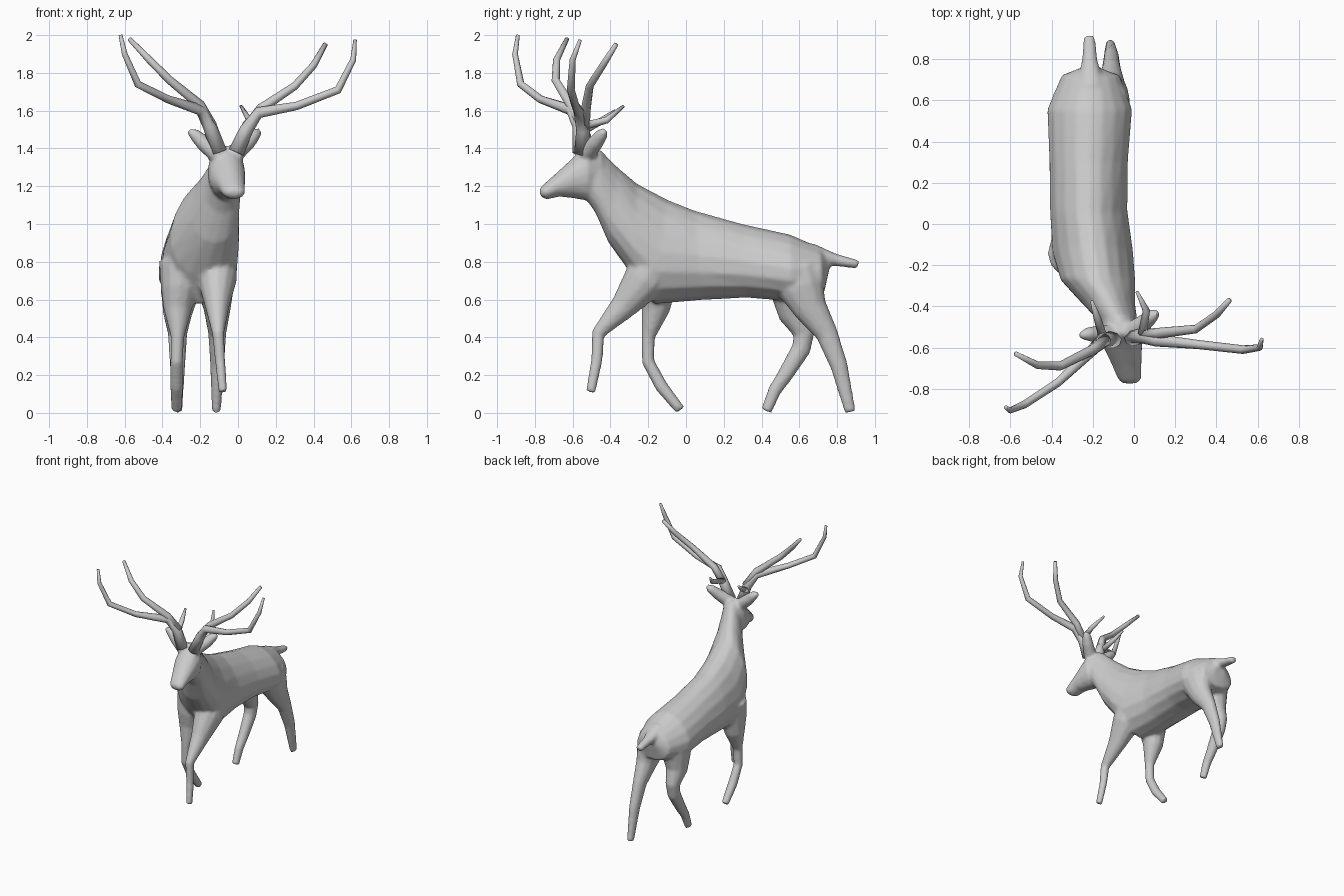
import bpy, bmesh, math
from mathutils import Vector


def loft(bm, rings):
    """Skin a list of point rings and cap both ends."""
    vr = [[bm.verts.new(p) for p in ring] for ring in rings]
    n = len(vr[0])
    faces = []
    for a, b in zip(vr, vr[1:]):
        for i in range(n):
            j = (i + 1) % n
            faces.append(bm.faces.new((a[i], a[j], b[j], b[i])))
    faces.append(bm.faces.new(vr[0][::-1]))
    faces.append(bm.faces.new(vr[-1]))
    bmesh.ops.recalc_face_normals(bm, faces=faces)


def slab(bm, stations, taper, n=16):
    """Rings from (top y, top z, bottom y, bottom z, centre x, half width)."""
    rings = []
    for ty, tz, by, bz, cx, hw in stations:
        top, bot = Vector((cx, ty, tz)), Vector((cx, by, bz))
        mid, half = (top + bot) / 2, (top - bot) / 2
        ring = []
        for i in range(n):
            a = 2 * math.pi * i / n
            s, c = math.sin(a), math.cos(a)
            ring.append(mid + half * s + Vector((hw * c * (1 - taper * s), 0, 0)))
        rings.append(ring)
    loft(bm, rings)


def tube(bm, pts, ref=(1, 0, 0), w=1.0, n=12):
    """Tube through (x, y, z, radius); w scales the width along ref."""
    ps = [Vector(p[:3]) for p in pts]
    rings = []
    for i, p in enumerate(ps):
        t = (ps[min(i + 1, len(ps) - 1)] - ps[max(i - 1, 0)]).normalized()
        u = Vector(ref) - t * t.dot(Vector(ref))
        u.normalize()
        v = t.cross(u)
        r = pts[i][3]
        rings.append([p + u * (r * w * math.cos(2 * math.pi * k / n))
                      + v * (r * math.sin(2 * math.pi * k / n)) for k in range(n)])
    loft(bm, rings)


def finish(bm, name):
    me = bpy.data.meshes.new(name)
    bm.to_mesh(me)
    bm.free()
    ob = bpy.data.objects.new(name, me)
    bpy.context.collection.objects.link(ob)
    for p in me.polygons:
        p.use_smooth = True
    return ob


bm = bmesh.new()
# torso and neck
slab(bm, [(.77, .81, .745, .70, -.21, .05), (.71, .875, .73, .63, -.21, .14),
          (.55, .945, .56, .59, -.215, .205), (.30, 1.00, .32, .61, -.22, .19),
          (.05, 1.07, .08, .597, -.22, .187), (-.10, 1.13, -.17, .575, -.20, .195),
          (-.26, 1.215, -.28, .72, -.175, .18), (-.36, 1.30, -.41, .90, -.12, .125),
          (-.44, 1.38, -.48, 1.06, -.08, .095), (-.48, 1.41, -.53, 1.13, -.065, .08)], .2)
# head
slab(bm, [(-.44, 1.385, -.45, 1.15, -.075, .07), (-.53, 1.42, -.51, 1.12, -.062, .10),
          (-.60, 1.35, -.59, 1.135, -.055, .095), (-.70, 1.258, -.67, 1.145, -.035, .072),
          (-.76, 1.205, -.735, 1.13, -.022, .06), (-.778, 1.18, -.765, 1.14, -.02, .04)], 0)
# front legs: right one raised, left one planted
tube(bm, [(-.11, -.15, .82, .12), (-.11, -.22, .70, .115), (-.11, -.33, .565, .072), (-.105, -.465, .42, .036),
          (-.095, -.472, .28, .031), (-.08, -.505, .11, .026)], w=.9)
tube(bm, [(-.30, -.14, .80, .12), (-.31, -.155, .66, .10), (-.32, -.16, .55, .076), (-.32, -.20, .40, .036),
          (-.325, -.20, .27, .034), (-.325, -.13, .14, .035), (-.325, -.03, .015, .028)])
# hind legs: right one stretched back, left one forward
tube(bm, [(-.13, .58, .76, .13), (-.12, .61, .66, .125), (-.11, .66, .55, .09), (-.11, .745, .42, .06),
          (-.11, .81, .25, .047), (-.115, .87, .005, .03)], w=.8)
tube(bm, [(-.29, .57, .74, .13), (-.31, .56, .62, .11), (-.32, .575, .52, .085), (-.32, .625, .42, .058),
          (-.32, .61, .34, .052), (-.32, .525, .20, .042), (-.32, .47, .12, .036),
          (-.32, .425, .01, .029)], w=.9)
# tail
tube(bm, [(-.21, .66, .84, .06), (-.215, .79, .81, .033), (-.217, .912, .786, .023)], w=1.2)
# ears
tube(bm, [(-.02, -.53, 1.37, .05), (.055, -.475, 1.435, .042), (.09, -.445, 1.475, .034),
          (.115, -.43, 1.495, .017)], ref=(0, 1, 0))
tube(bm, [(-.10, -.54, 1.36, .05), (-.185, -.535, 1.43, .042), (-.225, -.535, 1.47, .034),
          (-.26, -.54, 1.495, .017)], ref=(0, 1, 0))
body = finish(bm, "deer_body")
# fuse the body parts into one soft skin
rm = body.modifiers.new("fuse", 'REMESH')
rm.mode = 'VOXEL'
rm.voxel_size = .011
rm.use_smooth_shade = True
sm = body.modifiers.new("soften", 'SMOOTH')
sm.factor = .5
sm.iterations = 6

# antlers: outer beam, inner branch and small rear tine on each side
antlers = {
    "right_antler": [
        [(-.01, -.55, 1.38, .042), (.045, -.545, 1.50, .036), (.11, -.565, 1.59, .03), (.31, -.585, 1.625, .022),
         (.53, -.61, 1.71, .021), (.61, -.60, 1.87, .016), (.62, -.56, 1.975, .009)],
        [(.05, -.54, 1.51, .03), (.12, -.53, 1.61, .026), (.30, -.51, 1.73, .021),
         (.40, -.44, 1.84, .019), (.463, -.37, 1.952, .013)],
        [(.04, -.535, 1.52, .022), (.06, -.42, 1.55, .018), (.015, -.33, 1.625, .008)]],
    "left_antler": [
        [(-.10, -.56, 1.38, .042), (-.15, -.565, 1.52, .037), (-.20, -.61, 1.605, .03), (-.37, -.77, 1.66, .021),
         (-.53, -.875, 1.74, .02), (-.60, -.905, 1.90, .015), (-.622, -.89, 2.0, .01)],
        [(-.14, -.56, 1.52, .03), (-.20, -.61, 1.63, .026), (-.36, -.69, 1.76, .022),
         (-.47, -.685, 1.87, .019), (-.575, -.63, 1.98, .012)],
        [(-.15, -.55, 1.49, .022), (-.18, -.45, 1.545, .018), (-.205, -.375, 1.60, .008)]],
}
for name, branches in antlers.items():
    bm = bmesh.new()
    for k, path in enumerate(branches):
        tube(bm, path, ref=(1, 0, 0) if k == 2 else (0, 1, 0), n=8)
    finish(bm, name)
